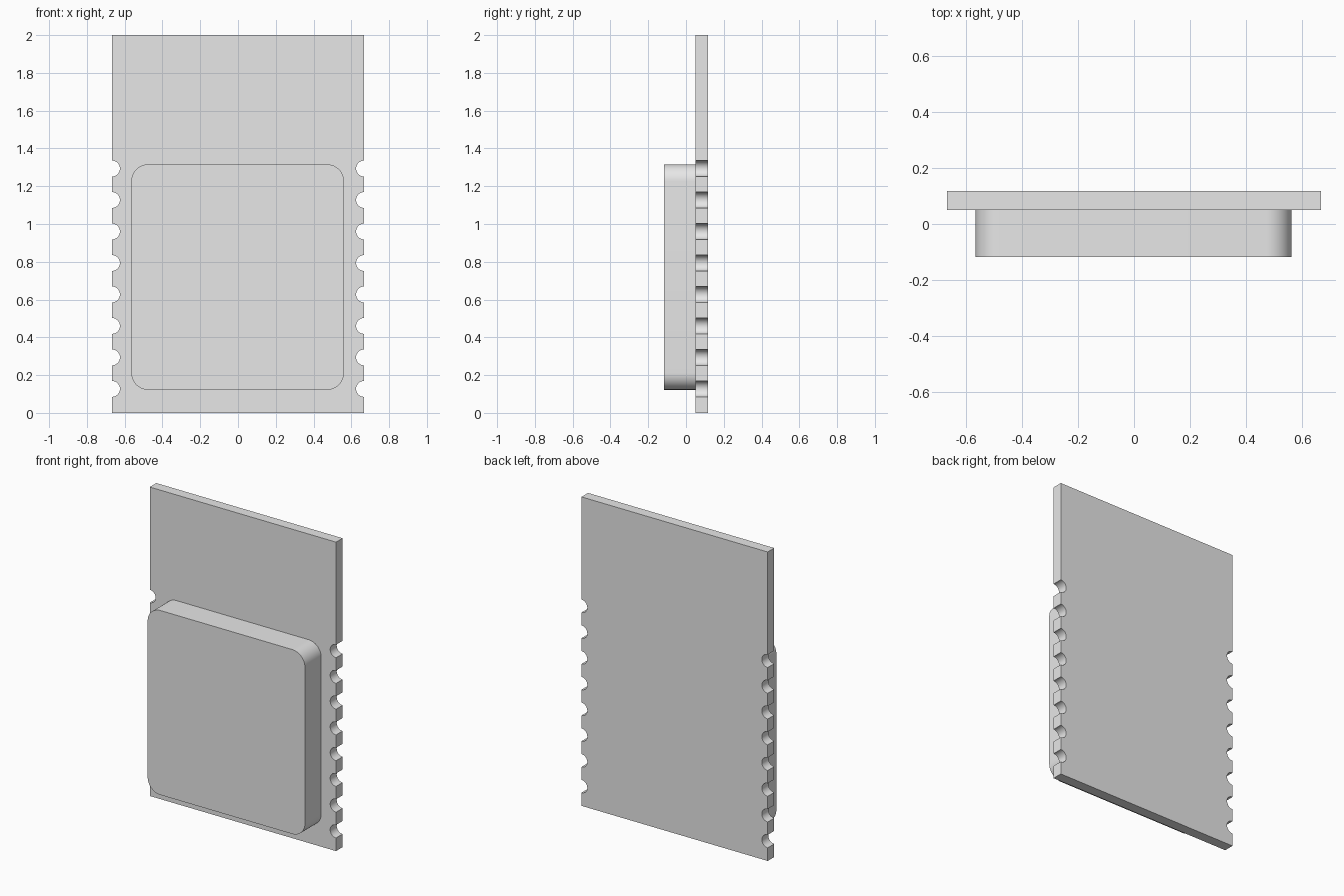
import bpy, bmesh
from math import sin, cos, pi, radians

cube = bpy.data.objects.get("Cube")
if cube:
    bpy.data.objects.remove(cube, do_unlink=True)

grey = bpy.data.materials.new("light_grey")
grey.use_nodes = True
grey.diffuse_color = (0.8, 0.8, 0.8, 1)
grey.node_tree.nodes["Principled BSDF"].inputs["Base Color"].default_value = (0.8, 0.8, 0.8, 1)


def arc(cx, cz, r, start, end, steps):
    """Points along an arc, angles in degrees."""
    angles = [radians(start + (end - start) * i / steps) for i in range(steps + 1)]
    return [(cx + r * cos(a), cz + r * sin(a)) for a in angles]


def extrude_outline(name, outline, y_front, y_back):
    """Solid made from an x-z outline, extruded along y."""
    bm = bmesh.new()
    face = bm.faces.new([bm.verts.new((x, y_front, z)) for x, z in outline])
    result = bmesh.ops.extrude_face_region(bm, geom=[face], use_keep_orig=True)
    moved = [v for v in result["geom"] if isinstance(v, bmesh.types.BMVert)]
    bmesh.ops.translate(bm, verts=moved, vec=(0, y_back - y_front, 0))
    bmesh.ops.recalc_face_normals(bm, faces=bm.faces)
    mesh = bpy.data.meshes.new(name)
    bm.to_mesh(mesh)
    bm.free()
    mesh.materials.append(grey)
    obj = bpy.data.objects.new(name, mesh)
    bpy.context.collection.objects.link(obj)
    bpy.ops.object.select_all(action='DESELECT')
    obj.select_set(True)
    bpy.context.view_layer.objects.active = obj
    bpy.ops.object.shade_smooth_by_angle(angle=radians(30))
    return obj


# Board: tall plate with eight half-round notches on each side edge
HALF_W, HEIGHT = 0.667, 2.0
NOTCH_R, FIRST, PITCH = 0.042, 0.127, 1 / 6
right_edge = [(HALF_W, 0)]
for i in range(8):
    right_edge += arc(HALF_W, FIRST + i * PITCH, NOTCH_R, 270, 90, 16)
right_edge.append((HALF_W, HEIGHT))
left_edge = [(-x, z) for x, z in reversed(right_edge)]
extrude_outline("board", right_edge + left_edge, 0.05, 0.117)

# Shield: rounded block on the front of the board
X0, X1, Z0, Z1, R = -0.565, 0.561, 0.122, 1.316, 0.09
shield = []
for k, (cx, cz) in enumerate([(X1 - R, Z1 - R), (X0 + R, Z1 - R),
                              (X0 + R, Z0 + R), (X1 - R, Z0 + R)]):
    shield += arc(cx, cz, R, 90 * k, 90 * k + 90, 12)
extrude_outline("shield_cover", shield, -0.117, 0.05)
